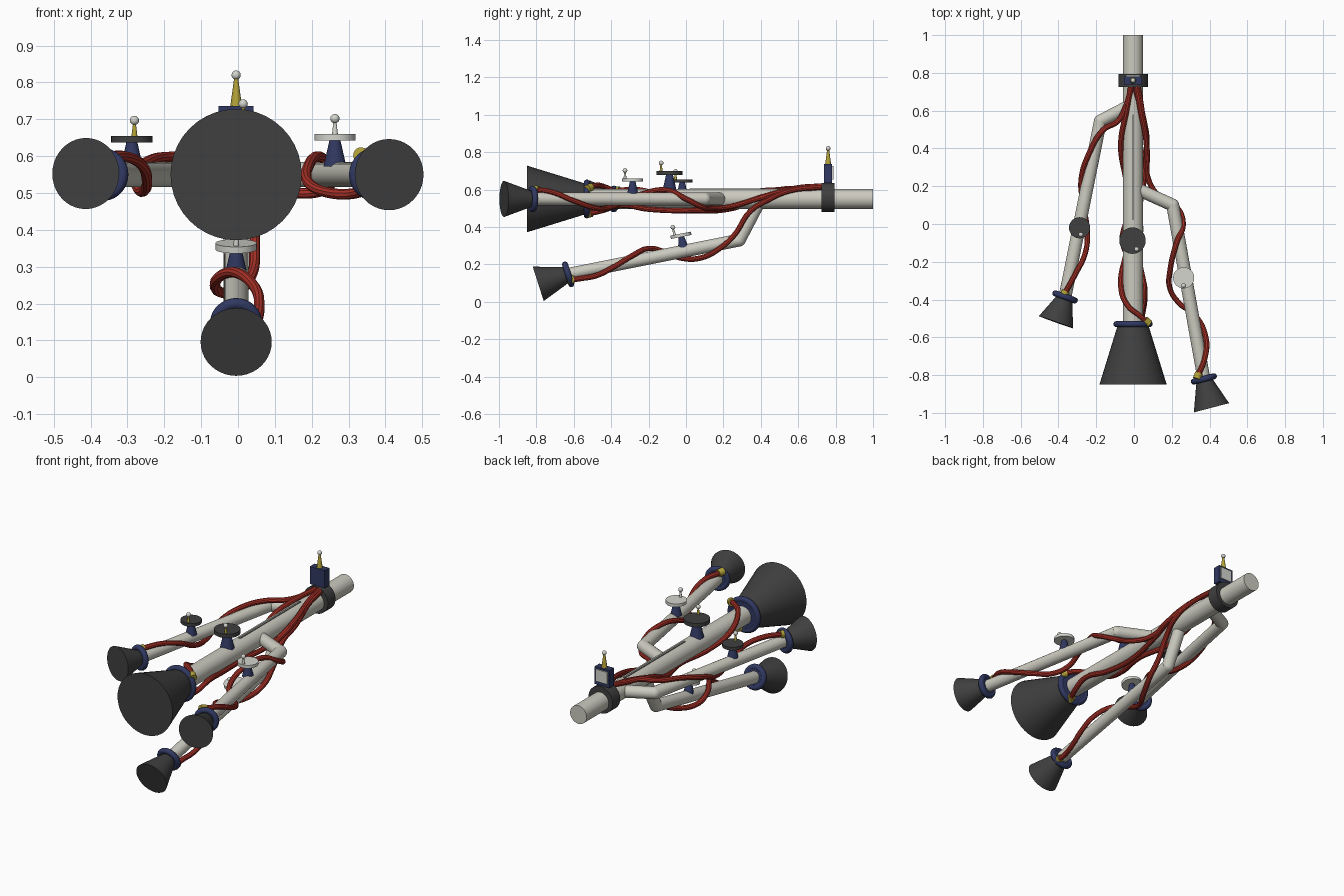
import bpy, bmesh, math
from mathutils import Vector as V

if "Cube" in bpy.data.objects:
    bpy.data.objects.remove(bpy.data.objects["Cube"])


def mat(name, r, g, b):
    m = bpy.data.materials.new(name)
    m.diffuse_color = (r, g, b, 1)
    m.use_nodes = True
    m.node_tree.nodes["Principled BSDF"].inputs["Base Color"].default_value = m.diffuse_color
    return m


PIPE = mat("pipe_ivory", .60, .59, .52)
DARK = mat("charcoal", .05, .05, .05)
NAVY = mat("navy", .03, .04, .12)
RED = mat("cable_red", .38, .03, .02)
GOLD = mat("brass_yellow", .45, .36, .04)
LIGHT = mat("light_grey", .66, .66, .62)
GREY = mat("seam_grey", .22, .22, .21)


def finish(name, m, smooth=True):
    o = bpy.context.object
    o.name = name
    o.data.materials.append(m)
    if smooth:
        bpy.ops.object.shade_smooth_by_angle(angle=math.radians(35))
    return o


def cone(name, a, b, r1, r2, m, n=32):
    a, b = V(a), V(b)
    d = b - a
    bpy.ops.mesh.primitive_cone_add(vertices=n, radius1=r1, radius2=r2, depth=d.length,
                                    location=(a + b) / 2,
                                    rotation=d.to_track_quat('Z', 'Y').to_euler())
    return finish(name, m)


def ball(name, p, r, m):
    bpy.ops.mesh.primitive_uv_sphere_add(segments=20, ring_count=12, radius=r, location=p)
    return finish(name, m)


def ring(name, p, d, big, small, m):
    bpy.ops.mesh.primitive_torus_add(major_radius=big, minor_radius=small, major_segments=40,
                                     minor_segments=12, location=p,
                                     rotation=V(d).to_track_quat('Z', 'Y').to_euler())
    return finish(name, m)


def box(name, p, size, m):
    bpy.ops.mesh.primitive_cube_add(size=1, location=p)
    bpy.context.object.scale = size
    return finish(name, m, False)


def cable(name, pts):
    cu = bpy.data.curves.new(name, 'CURVE')
    cu.dimensions = '3D'
    cu.bevel_depth = .0145
    cu.bevel_resolution = 3
    cu.use_fill_caps = True
    s = cu.splines.new('BEZIER')
    s.bezier_points.add(len(pts) - 1)
    for bp, p in zip(s.bezier_points, pts):
        bp.co = p
        bp.handle_left_type = bp.handle_right_type = 'AUTO'
    o = bpy.data.objects.new(name, cu)
    bpy.context.collection.objects.link(o)
    bpy.ops.object.select_all(action='DESELECT')
    o.select_set(True)
    bpy.context.view_layer.objects.active = o
    bpy.ops.object.convert(target='MESH')
    finish(name, RED)
    # brass plug where the cable meets the collar
    end, prev = V(pts[-1]), V(pts[-2])
    d = (end - prev).normalized()
    cone(name + "_plug", end - d * .012, end + d * .022, .021, .021, GOLD, 20)


def horn(name, collar, end, r_in, r_out, big):
    collar, end = V(collar), V(end)
    d = (end - collar).normalized()
    cone(name + "_collar_core", collar - d * .012, collar + d * .012, big, big, NAVY)
    ring(name + "_collar", collar, d, big, .016, NAVY)
    cone(name + "_horn", collar + d * .008, end, r_in, r_out, DARK, 40)


def valve(name, base, up, s, disc_mat, stem_mat, off):
    # navy pedestal, round disc, off-centre stem with ball
    base, up = V(base), V(up).normalized()
    cone(name + "_pedestal", base, base + up * .075 * s, .031 * s, .014 * s, NAVY)
    top = base + up * .088 * s
    cone(name + "_disc", base + up * .07 * s, top, .056 * s, .056 * s, disc_mat, 36)
    foot = top + V(off)
    tip = foot + up * .042
    cone(name + "_stem", foot, tip, .008, .003, stem_mat, 12)
    ball(name + "_knob", tip, .0125, LIGHT)


X, Z = -.005, .55

# main pipe with large horn
cone("main_pipe", (X, 1, Z), (X, -.54, Z), .053, .053, PIPE, 40)
horn("main", (X, -.53, Z), (X, -.85, Z), .082, .178, .088)
box("top_seam", (X, .30, Z + .053), (.012, .56, .008), GREY)

# branches: root, elbow, collar, horn end
branches = {
    "left": ((X, .635, Z), (-.178, .545, Z), (-.365, -.386, Z), (-.413, -.52, .553)),
    "right": ((X, .195, Z), (.205, .10, Z), (.37, -.82, Z), (.41, -.973, Z)),
    "lower": ((X, .40, Z), (X, .285, .33), (X, -.63, .147), (X, -.79, .096)),
}
for n, (root, elbow, collar, end) in branches.items():
    cone(n + "_branch_stub", root, elbow, .034, .034, PIPE)
    ball(n + "_elbow", elbow, .034, PIPE)
    cone(n + "_branch_pipe", elbow, collar, .034, .034, PIPE)
    horn(n, collar, end, .043, .0965, .055)

# valves on each pipe
valve("main_valve", (X - .003, -.088, .59), (0, 0, 1), 1.25, DARK, GOLD, (.022, -.045, 0))
valve("left_valve", (-.288, -.02, .567), (0, 0, 1), 1, DARK, GOLD, (.007, -.036, 0))
valve("right_valve", (.263, -.285, .572), (0, 0, 1), 1, LIGHT, LIGHT, (0, -.041, 0))
valve("lower_valve", (X, -.012, .278), (0, -.19, .98), 1, LIGHT, LIGHT, (0, -.033, -.007))

# rear clamp band, control box, antenna
cone("clamp_band", (X, .725, .558), (X, .795, .558), .078, .078, DARK, 40)
box("control_box", (X, .76, .685), (.095, .043, .102), NAVY)
box("control_panel", (X, .784, .69), (.075, .008, .07), LIGHT)
cone("antenna", (X, .76, .735), (X, .76, .815), .016, .005, GOLD, 16)
ball("antenna_knob", (X, .76, .82), .0125, LIGHT)

# cables winding along the pipes
cable("main_cable_a", [(-.015, .74, .617), (-.04, .60, .605), (-.07, .42, .565), (-.045, .25, .50),
                       (.0, .05, .486), (-.04, -.15, .50), (-.07, -.32, .555), (-.035, -.43, .613),
                       (.03, -.485, .622), (.065, -.515, .61)])
cable("main_cable_b", [(.01, .74, .62), (.035, .60, .61), (.066, .42, .565), (.055, .25, .51),
                       (.02, .0, .488), (.03, -.2, .495), (.055, -.35, .515), (.045, -.45, .487),
                       (.02, -.515, .472)])
cable("left_cable", [(-.01, .74, .62), (-.045, .62, .605), (-.085, .545, .605), (-.16, .50, .60),
                     (-.235, .38, .59), (-.28, .23, .55), (-.265, .09, .505), (-.247, -.05, .525),
                     (-.26, -.16, .575), (-.31, -.265, .60), (-.365, -.365, .595)])
cable("right_cable", [(.02, .74, .615), (.045, .58, .60), (.07, .38, .55), (.075, .24, .51),
                      (.15, .13, .50), (.225, .09, .505), (.26, .0, .55), (.225, -.10, .597),
                      (.192, -.24, .575), (.19, -.34, .53), (.24, -.42, .502), (.32, -.48, .50),
                      (.38, -.60, .54), (.375, -.71, .585), (.34, -.80, .60)])
cable("lower_cable", [(.0, .74, .61), (.05, .56, .595), (.068, .43, .54), (.05, .34, .48),
                      (.045, .26, .36), (.04, .18, .285), (.0, .08, .235), (-.055, -.03, .235),
                      (-.058, -.11, .265), (-.01, -.20, .285), (.045, -.29, .245),
                      (.058, -.38, .19), (.045, -.48, .14), (.03, -.56, .125), (.03, -.61, .118)])
